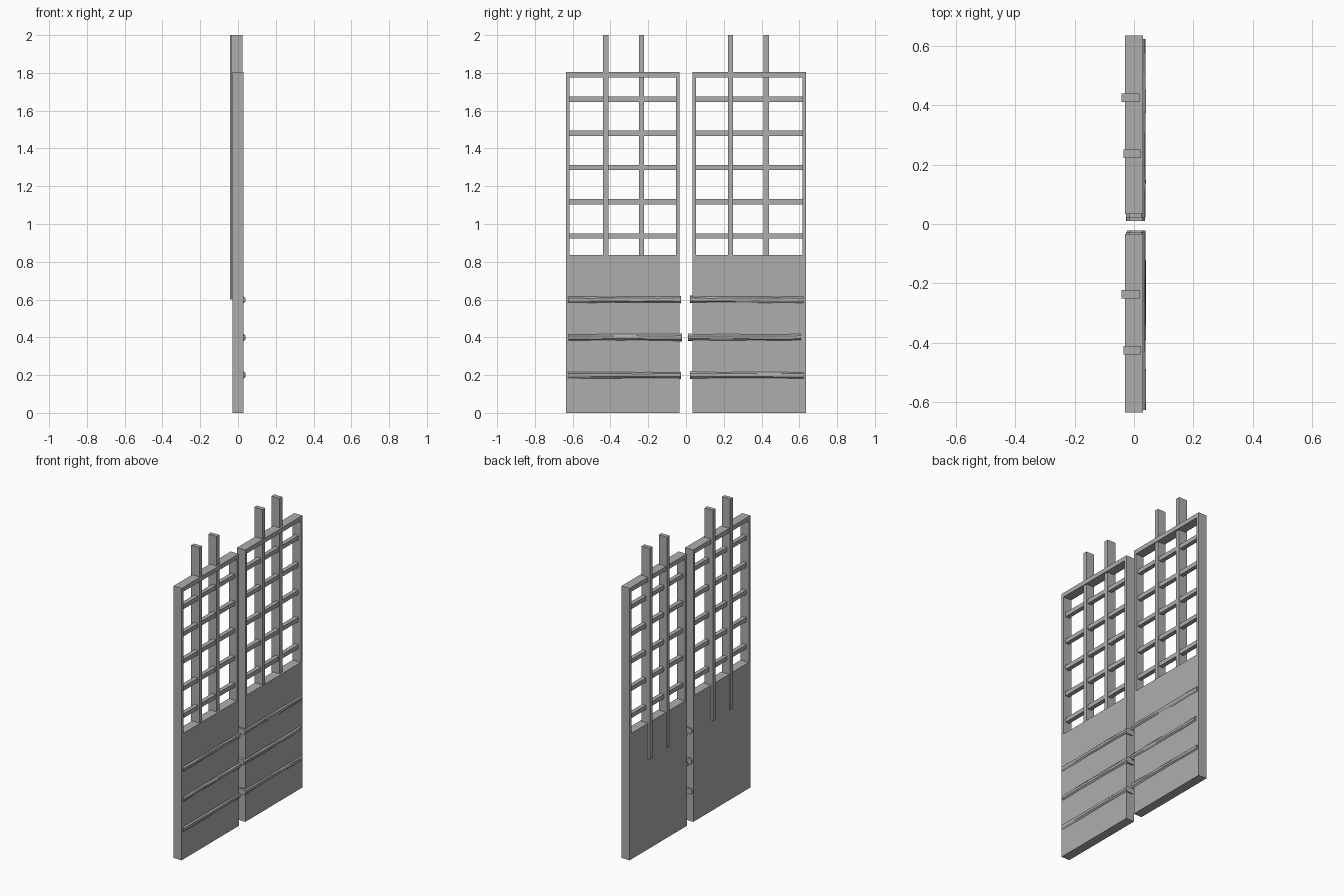
import bpy, bmesh, random
from mathutils import Vector

random.seed(4)
if "Cube" in bpy.data.objects:
    bpy.data.objects.remove(bpy.data.objects["Cube"], do_unlink=True)

GREY = (0.42, 0.42, 0.42, 1)
grey = bpy.data.materials.new("plain grey")
grey.use_nodes = True
grey.diffuse_color = GREY
grey.node_tree.nodes["Principled BSDF"].inputs["Base Color"].default_value = GREY


def finish(name, bm):
    bmesh.ops.recalc_face_normals(bm, faces=bm.faces)
    mesh = bpy.data.meshes.new(name)
    bm.to_mesh(mesh)
    bm.free()
    mesh.materials.append(grey)
    obj = bpy.data.objects.new(name, mesh)
    bpy.context.collection.objects.link(obj)
    return obj


def box(name, x, y, z):
    """Box spanning the given (low, high) pairs."""
    bm = bmesh.new()
    bmesh.ops.create_cube(bm, size=1)
    for v in bm.verts:
        v.co = Vector(r[0] if c < 0 else r[1] for c, r in zip(v.co, (x, y, z)))
    return finish(name, bm)


def rough_beam(name, y0, y1, z, rings=6):
    """Chamfered, slightly uneven timber running along y."""
    x0, x1, h, c = -0.025, 0.038, 0.019, 0.011
    section = [(x0 + c, -h), (x1 - c, -h), (x1, c - h), (x1, h - c),
               (x1 - c, h), (x0 + c, h), (x0, h - c), (x0, c - h)]
    bm = bmesh.new()
    loops = []
    for i in range(rings):
        y = y0 + (y1 - y0) * i / (rings - 1)
        loops.append([bm.verts.new((sx + random.uniform(-0.002, 0.002), y,
                                    z + sz + random.uniform(-0.002, 0.002)))
                      for sx, sz in section])
    for a, b in zip(loops, loops[1:]):
        for i in range(len(section)):
            j = (i + 1) % len(section)
            bm.faces.new((a[i], a[j], b[j], b[i]))
    bm.faces.new(loops[0])
    bm.faces.new(loops[-1])
    return finish(name, bm)


def gate_leaf(side, y0, bars, beams):
    y1 = y0 + 0.6
    depth = (-0.03, 0.03)
    # Solid lower board and open frame above it
    box(side + "_lower_board", depth, (y0, y1), (0, 0.836))
    box(side + "_outer_stile", depth, (y0, y0 + 0.018), (0.836, 1.805))
    box(side + "_inner_stile", depth, (y1 - 0.018, y1), (0.836, 1.805))
    box(side + "_top_rail", depth, (y0 + 0.018, y1 - 0.018), (1.776, 1.805))
    # Lattice cross bars
    for i in range(5):
        z = 0.937 + i * 0.181
        box(f"{side}_cross_bar_{i + 1}", (-0.014, 0.014),
            (y0 + 0.018, y1 - 0.018), (z - 0.014, z + 0.014))
    # Tall upright bars, let into the back of the board
    for i, (y, x) in enumerate(zip(bars, (-0.036, -0.042))):
        box(f"{side}_upright_{i + 1}", (x, x + 0.06),
            (y - 0.014, y + 0.014), (0.6, 2.0))
    # Rough timbers across the board
    for i, (a, b) in enumerate(beams):
        rough_beam(f"{side}_timber_{i + 1}", a, b, 0.2 + i * 0.2)


gate_leaf("right", -0.634, (-0.425, -0.236),
          ((-0.625, -0.027), (-0.622, -0.022), (-0.625, -0.027)))
gate_leaf("left", 0.034, (0.236, 0.425),
          ((0.022, 0.622), (0.01, 0.608), (0.022, 0.622)))
